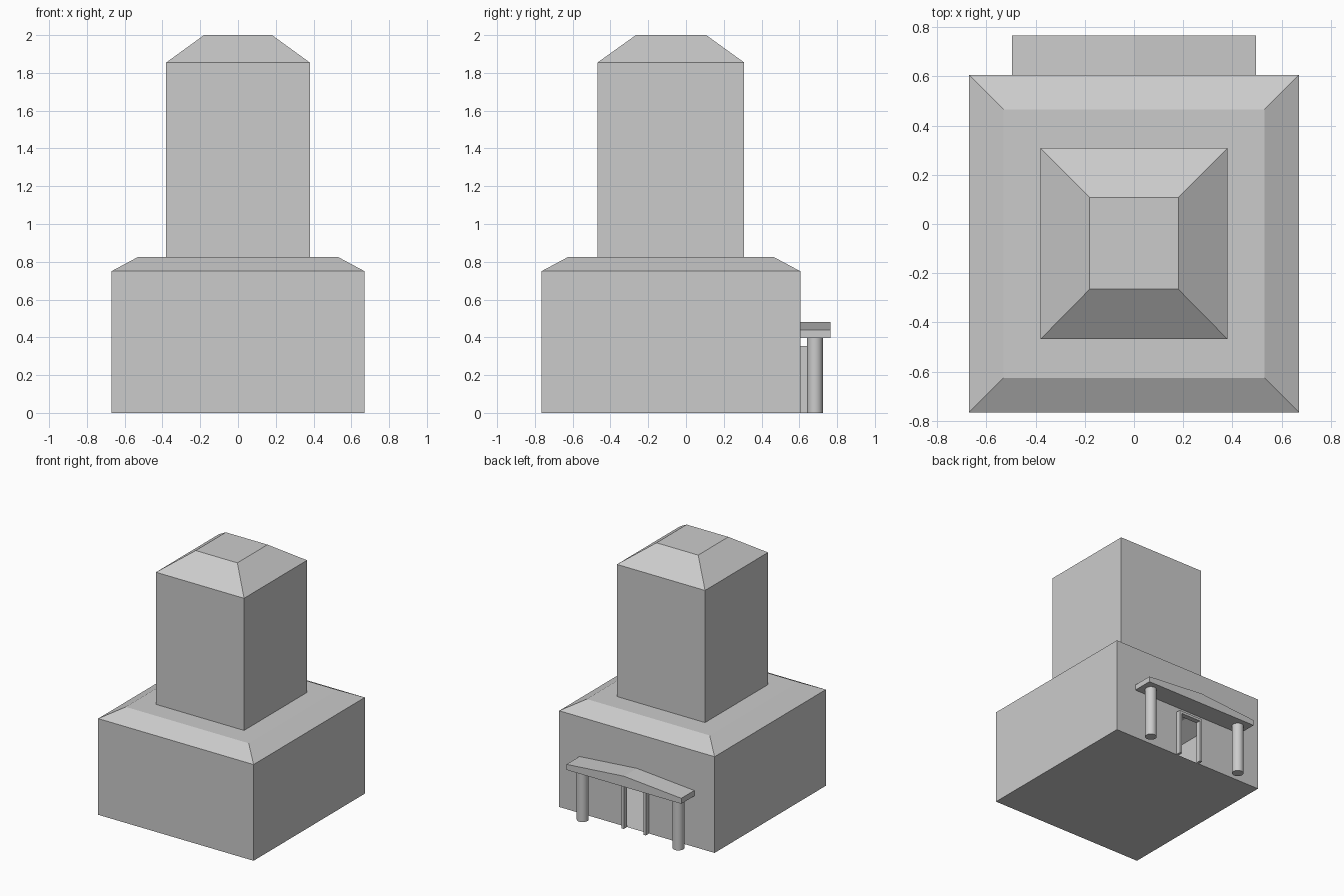
import bpy, bmesh

cube = bpy.data.objects.get("Cube")
if cube:
    bpy.data.objects.remove(cube, do_unlink=True)

stone = bpy.data.materials.new("grey_stone")
stone.use_nodes = True
colour = (0.6, 0.6, 0.6, 1)
stone.diffuse_color = colour
stone.node_tree.nodes["Principled BSDF"].inputs["Base Color"].default_value = colour

BACK = 0.605               # plane of the rear wall
DOOR_X, DOOR_Z = 0.085, 0.335


def finish(name, bm):
    mesh = bpy.data.meshes.new(name)
    bm.to_mesh(mesh)
    bm.free()
    mesh.materials.append(stone)
    obj = bpy.data.objects.new(name, mesh)
    bpy.context.collection.objects.link(obj)
    return obj


def tiers(name, rings, doorway=False):
    """Stack rectangular rings (half width, y min, y max, z) into a closed shell."""
    bm = bmesh.new()
    loops = [[bm.verts.new(p) for p in ((-w, a, z), (w, a, z), (w, b, z), (-w, b, z))]
             for w, a, b, z in rings]
    bm.faces.new(loops[0][::-1])
    bm.faces.new(loops[-1])
    for level, (low, high) in enumerate(zip(loops, loops[1:])):
        for i in range(4):
            j = (i + 1) % 4
            wall = [low[i], low[j], high[j], high[i]]
            if doorway and level == 0 and i == 2:
                # notch the doorway out of the rear wall
                notch = [bm.verts.new((x, BACK, z)) for x, z in
                         ((DOOR_X, 0), (DOOR_X, DOOR_Z), (-DOOR_X, DOOR_Z), (-DOOR_X, 0))]
                wall[1:1] = notch
            bm.faces.new(wall)
    return finish(name, bm)


def extrude_profile(name, profile, y0, y1):
    """Extrude an x-z outline along y."""
    bm = bmesh.new()
    face = bm.faces.new([bm.verts.new((x, y0, z)) for x, z in profile])
    moved = bmesh.ops.extrude_face_region(bm, geom=[face])["geom"]
    verts = [v for v in moved if isinstance(v, bmesh.types.BMVert)]
    bmesh.ops.translate(bm, verts=verts, vec=(0, y1 - y0, 0))
    bmesh.ops.recalc_face_normals(bm, faces=bm.faces)
    return finish(name, bm)


# Hollow base with sloped shoulders
tiers("base_building", [(0.67, -0.765, BACK, 0), (0.67, -0.765, BACK, 0.75),
                        (0.53, -0.625, 0.465, 0.825)], doorway=True)

# Tower with a tapered cap
tiers("tower", [(0.38, -0.468, 0.308, 0.825), (0.38, -0.468, 0.308, 1.855),
                (0.18, -0.265, 0.107, 2.0)])

# Door surround
ox, oz = DOOR_X + 0.02, DOOR_Z + 0.02
extrude_profile("door_frame", [(-ox, 0), (-ox, oz), (ox, oz), (ox, 0), (DOOR_X, 0),
                               (DOOR_X, DOOR_Z), (-DOOR_X, DOOR_Z), (-DOOR_X, 0)],
                BACK, BACK + 0.04)

# Shallow gabled porch roof with a flat underside
extrude_profile("porch_roof", [(-0.495, 0.397), (0.495, 0.397), (0.495, 0.44),
                               (0, 0.48), (-0.495, 0.44)], BACK, 0.765)

# Round porch columns
for side, x in (("left", 0.413), ("right", -0.413)):
    bpy.ops.mesh.primitive_cylinder_add(vertices=32, radius=0.042, depth=0.397,
                                        location=(x, 0.683, 0.1985))
    column = bpy.context.object
    column.name = side + "_porch_column"
    column.data.materials.append(stone)
    bpy.ops.object.shade_smooth_by_angle()
